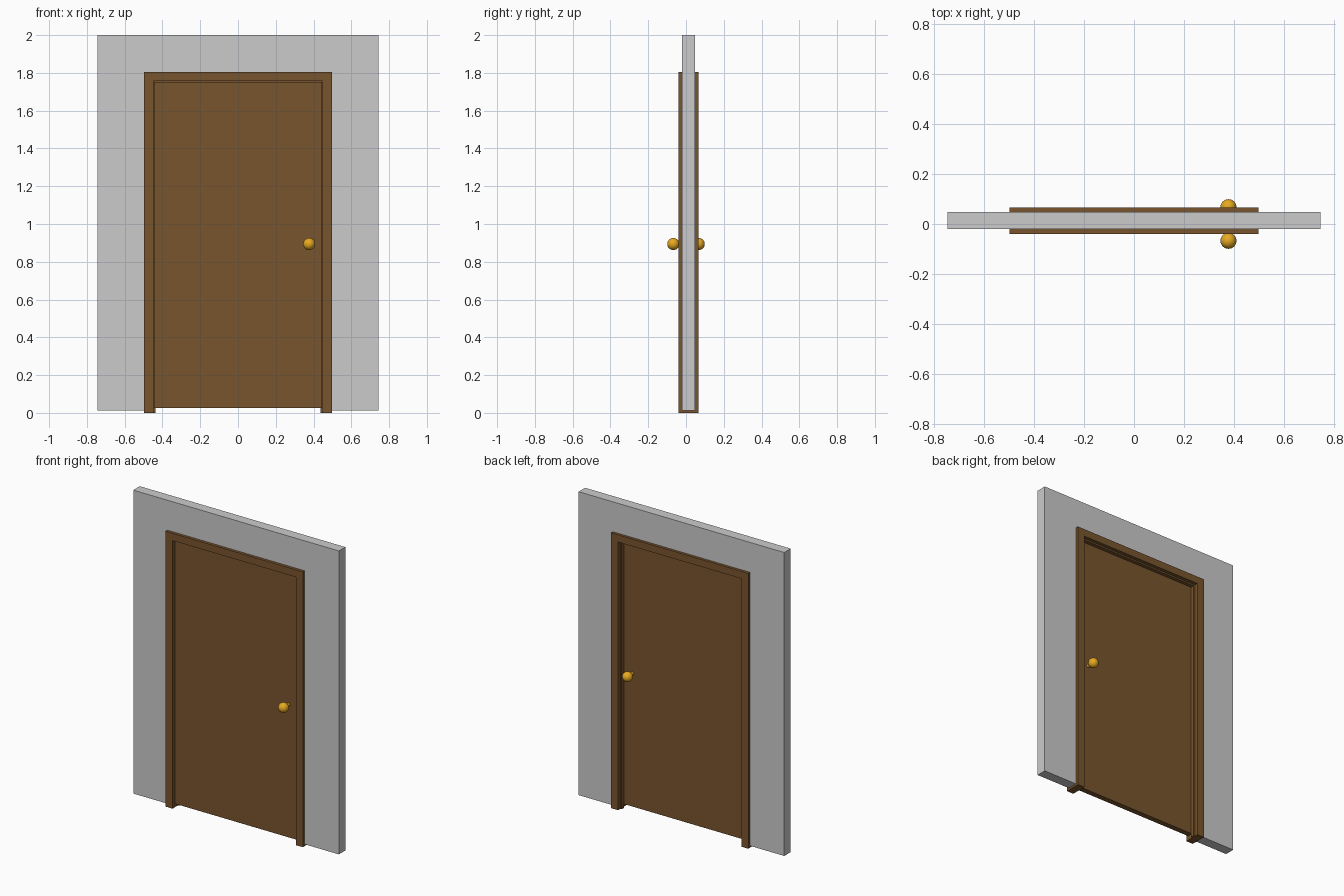
import bpy, bmesh

if "Cube" in bpy.data.objects:
    bpy.data.objects.remove(bpy.data.objects["Cube"])


def material(name, rgb):
    m = bpy.data.materials.new(name)
    m.diffuse_color = (*rgb, 1)
    m.use_nodes = True
    m.node_tree.nodes["Principled BSDF"].inputs["Base Color"].default_value = m.diffuse_color
    return m


brown = material("brown_wood", (0.19, 0.09, 0.026))
brass = material("brass", (0.80, 0.40, 0.015))


def extrude_profile(name, points, y0, y1, mat=None):
    """Extrude an (x, z) outline from y0 to y1."""
    bm = bmesh.new()
    face = bm.faces.new([bm.verts.new((x, y0, z)) for x, z in points])
    ext = bmesh.ops.extrude_face_region(bm, geom=[face])
    verts = [g for g in ext["geom"] if isinstance(g, bmesh.types.BMVert)]
    bmesh.ops.translate(bm, verts=verts, vec=(0, y1 - y0, 0))
    bmesh.ops.recalc_face_normals(bm, faces=bm.faces)
    mesh = bpy.data.meshes.new(name)
    bm.to_mesh(mesh)
    bm.free()
    obj = bpy.data.objects.new(name, mesh)
    bpy.context.collection.objects.link(obj)
    if mat:
        mesh.materials.append(mat)
    return obj


def arch(outer, top, inner, inner_top, bottom):
    """Outline of a square arch, open at the bottom."""
    return [(-outer, bottom), (-outer, top), (outer, top), (outer, bottom),
            (inner, bottom), (inner, inner_top), (-inner, inner_top), (-inner, bottom)]


# Wall panel with the doorway cut out
extrude_profile("wall", arch(0.745, 2.0, 0.497, 1.804, 0.012), -0.02, 0.047)

# Door frame, and the narrow stop the door closes against
extrude_profile("door_frame", arch(0.497, 1.804, 0.447, 1.756, 0.0), -0.039, 0.065, brown)
extrude_profile("door_stop", arch(0.447, 1.756, 0.437, 1.746, 0.0), 0.018, 0.042, brown)

# Door slab
w = 0.444
extrude_profile("door", [(-w, 0.025), (-w, 1.753), (w, 1.753), (w, 0.025)],
                -0.018, 0.018, brown)

# Knobs on both sides, joined by a spindle through the door
KX, KZ = 0.377, 0.894
for side, name in ((-1, "front_knob"), (1, "back_knob")):
    bpy.ops.mesh.primitive_uv_sphere_add(segments=32, ring_count=16, radius=0.032,
                                         location=(KX, side * 0.067, KZ))
    knob = bpy.context.object
    knob.name = name
    knob.data.materials.append(brass)
    bpy.ops.object.shade_smooth()

bpy.ops.mesh.primitive_cylinder_add(vertices=24, radius=0.012, depth=0.09,
                                    location=(KX, 0, KZ), rotation=(1.570796, 0, 0))
spindle = bpy.context.object
spindle.name = "knob_spindle"
spindle.data.materials.append(brass)
bpy.ops.object.shade_smooth_by_angle()
